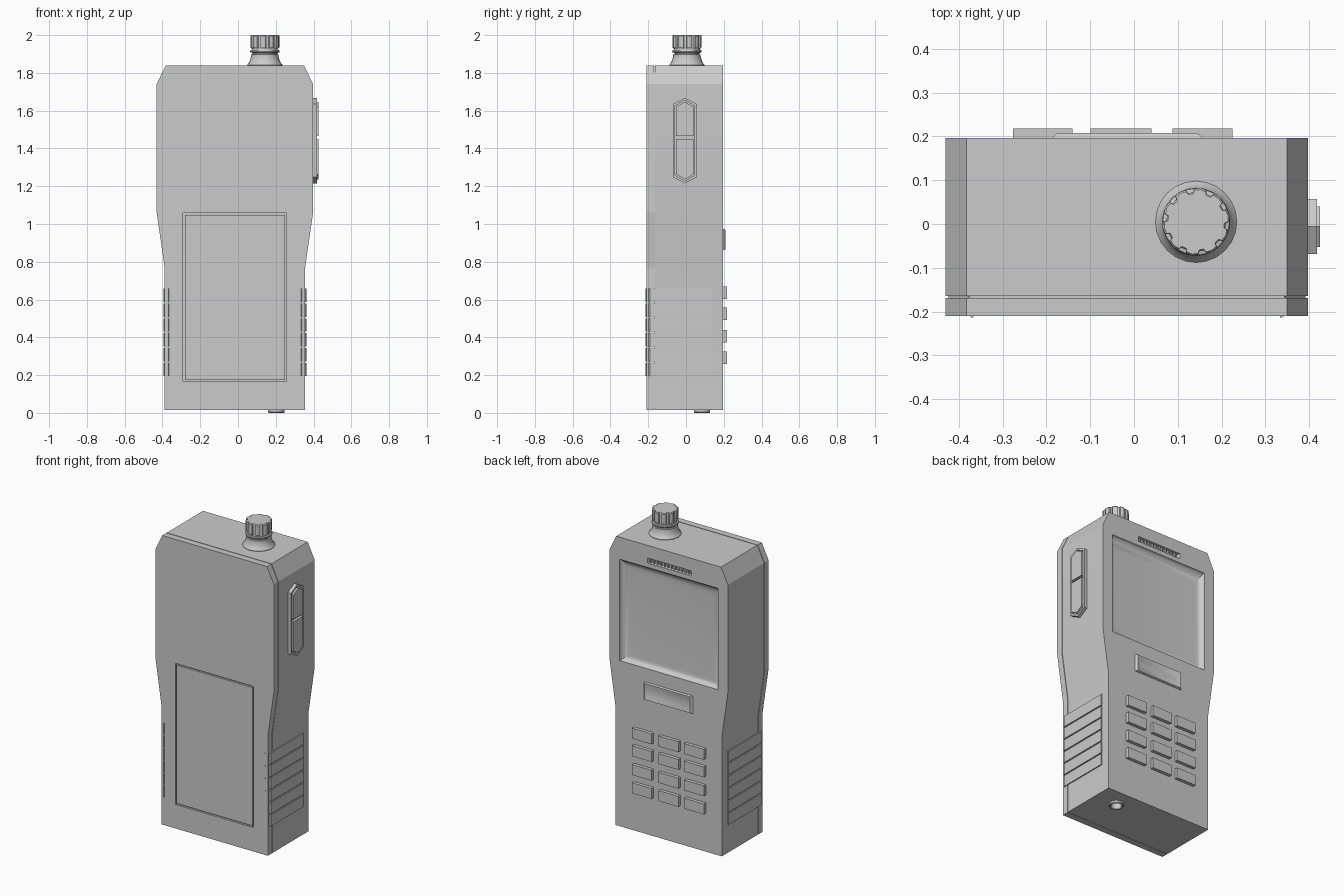
import bpy, bmesh, math

if "Cube" in bpy.data.objects:
    bpy.data.objects.remove(bpy.data.objects["Cube"])

MID = -0.0165          # body centre line in x
BACK = 0.197           # keypad face
FRONT = -0.21          # battery face


def finish(name, bm, angle=None):
    bmesh.ops.recalc_face_normals(bm, faces=bm.faces)
    me = bpy.data.meshes.new(name)
    bm.to_mesh(me)
    bm.free()
    ob = bpy.data.objects.new(name, me)
    bpy.context.collection.objects.link(ob)
    if angle:
        smooth(ob, angle)
    return ob


def smooth(ob, angle):
    bpy.ops.object.select_all(action='DESELECT')
    ob.select_set(True)
    bpy.context.view_layer.objects.active = ob
    bpy.ops.object.shade_smooth_by_angle(angle=math.radians(angle))


def loft(name, rings, angle=None, closed_path=False):
    """Skin a list of equal-length 3D rings; cap the ends or join them."""
    bm = bmesh.new()
    loops = [[bm.verts.new(p) for p in r] for r in rings]
    pairs = list(zip(loops, loops[1:]))
    if closed_path:
        pairs.append((loops[-1], loops[0]))
    else:
        bm.faces.new(loops[0])
        bm.faces.new(loops[-1])
    for a, b in pairs:
        for i in range(len(a)):
            j = (i + 1) % len(a)
            bm.faces.new((a[i], a[j], b[j], b[i]))
    return finish(name, bm, angle)


def box(name, x0, x1, y0, y1, z0, z1):
    return loft(name, [rect(x0, x1, z0, z1, y) for y in (y0, y1)])


def rect(x0, x1, z0, z1, y):
    return [(x0, y, z0), (x1, y, z0), (x1, y, z1), (x0, y, z1)]


def prism_y(name, pts, y0, y1):
    return loft(name, [[(x, y, z) for x, z in pts] for y in (y0, y1)])


def prism_x(name, pts, x0, x1):
    return loft(name, [[(x, y, z) for y, z in pts] for x in (x0, x1)])


def lathe(name, prof, cx, cy, n, closed=False, angle=30):
    rings = [[(cx + r * math.cos(2 * math.pi * i / n), cy + r * math.sin(2 * math.pi * i / n), z)
              for i in range(n)] for r, z in prof]
    return loft(name, rings, angle, closed)


def cut(ob, cutter):
    m = ob.modifiers.new("cut", 'BOOLEAN')
    m.operation, m.solver, m.object = 'DIFFERENCE', 'EXACT', cutter
    bpy.context.view_layer.objects.active = ob
    bpy.ops.object.modifier_apply(modifier=m.name)
    bpy.data.objects.remove(cutter)


# body shells, split by a thin seam
half = [(0.372, 0.015), (0.372, 0.77), (0.414, 1.06), (0.414, 1.74), (0.366, 1.84)]


def outline(d=0.0):
    side = [(x - d, min(max(z, 0.015 + d), 1.84 - d)) for x, z in half]
    return [(MID + x, z) for x, z in side] + [(MID - x, z) for x, z in reversed(side)]


main_shell = prism_y("main_shell", outline(), -0.165, BACK)
rear_cover = prism_y("rear_cover", outline(), FRONT, -0.169)
prism_y("seam_core", outline(0.006), -0.172, -0.162)

# screen recess with filleted walls
rings = [rect(-0.36, 0.325, 1.06, 1.70, BACK + 0.02)]
N = 7
for i in range(N + 1):
    a = math.pi / 2 * i / N
    t, d = 1 - math.cos(a), 0.03 * math.sin(a)
    rings.append(rect(-0.36 + 0.045 * t, 0.325 - 0.045 * t,
                      1.06 + 0.04 * t, 1.70 - 0.07 * t, BACK - d))
cut(main_shell, loft("screen_cutter", rings))

# earpiece slot with ribs
cut(main_shell, loft("slot_cutter", [rect(-0.18, 0.135, 1.727, 1.762, BACK + 0.01),
                                     rect(-0.17, 0.125, 1.732, 1.757, BACK - 0.02)]))
for i in range(12):
    x = -0.155 + i * 0.0242
    box(f"earpiece_rib_{i}", x, x + 0.008, BACK - 0.022, BACK - 0.008, 1.728, 1.761)

# socket in the base with a raised collar
cut(main_shell, lathe("socket_cutter", [(0.03, -0.02), (0.03, 0.07)], 0.203, 0.085, 24))
lathe("socket_collar", [(0.03, 0.03), (0.03, 0.006), (0.034, 0), (0.04, 0), (0.043, 0.004), (0.043, 0.03)],
      0.203, 0.085, 24, closed=True)
smooth(main_shell, 25)

# battery door set in a groove
cut(rear_cover, box("door_cutter", -0.29, 0.257, FRONT - 0.02, FRONT + 0.012, 0.166, 1.057))
box("battery_door", -0.281, 0.248, FRONT, FRONT + 0.014, 0.175, 1.048)

# thumb pad with raised rim and dished middle
pad = [rect(-0.19, 0.16, 0.86, 0.975, BACK - 0.003),
       rect(-0.175, 0.145, 0.866, 0.969, 0.208)]
for i in range(1, 6):
    t = i / 5
    pad.append(rect(-0.172 + 0.03 * t, 0.142 - 0.03 * t, 0.869 + 0.044 * t, 0.966 - 0.044 * t,
                    0.208 - 0.01 * math.sin(t * math.pi / 2)))
loft("thumb_pad", pad, 30)

# keypad
for c, (x0, x1) in enumerate([(-0.277, -0.14), (-0.099, 0.04), (0.088, 0.225)]):
    for r, z in enumerate([0.258, 0.373, 0.492, 0.603]):
        box(f"key_{r}_{c}", x0, x1, BACK - 0.005, 0.218, z, z + 0.066)

# ribbed side grips, wrapping a little onto the battery face
prof = [(0.345, -0.2), (0.352, -0.215), (0.362, -0.209), (0.379, -0.19), (0.379, 0.14), (0.345, 0.14)]
for side, s in (("right", 1), ("left", -1)):
    for i in range(6):
        z0 = 0.19 + i * 0.0787
        loft(f"{side}_grip_{i}", [[(MID + s * x, y, z) for x, y in prof]
                                  for z in (z0 + 0.004, z0 + 0.0747)])


# side button plate and two buttons
def hexa(w, z0, z1, tip):
    c = -0.006
    return [(c - w, z0 + tip), (c, z0), (c + w, z0 + tip), (c + w, z1 - tip), (c, z1), (c - w, z1 - tip)]


plate = prism_x("side_button_plate", hexa(0.063, 1.215, 1.668, 0.033), 0.39, 0.418)
cut(plate, prism_x("plate_cutter", hexa(0.051, 1.228, 1.655, 0.029), 0.408, 0.44))
c, w = -0.006, 0.046
prism_x("lower_side_button", [(c - w, 1.263), (c, 1.236), (c + w, 1.263), (c + w, 1.451), (c - w, 1.451)], 0.4, 0.425)
prism_x("upper_side_button", [(c - w, 1.466), (c + w, 1.466), (c + w, 1.62), (c, 1.647), (c - w, 1.62)], 0.4, 0.425)

# antenna base: flared collar and rings
KX, KY = 0.142, 0.005
lathe("knob_base", [(0.093, 1.835), (0.093, 1.843), (0.085, 1.852), (0.078, 1.868), (0.073, 1.888),
                    (0.073, 1.897), (0.066, 1.899), (0.066, 1.906), (0.076, 1.908), (0.078, 1.914),
                    (0.076, 1.92), (0.068, 1.922), (0.068, 1.936)], KX, KY, 24)

# fluted knob
flutes = []
T = 10
for i in range(T):
    for f, r in ((0.0, 0.076), (0.3, 0.078), (0.6, 0.076), (0.66, 0.068), (0.94, 0.068)):
        a = 2 * math.pi * (i + f) / T
        flutes.append((r * math.cos(a), r * math.sin(a)))
loft("fluted_knob", [[(KX + x * k, KY + y * k, z) for x, y in flutes]
                     for k, z in ((0.95, 1.93), (1, 1.936), (1, 1.995), (0.95, 2.0))], 25)
